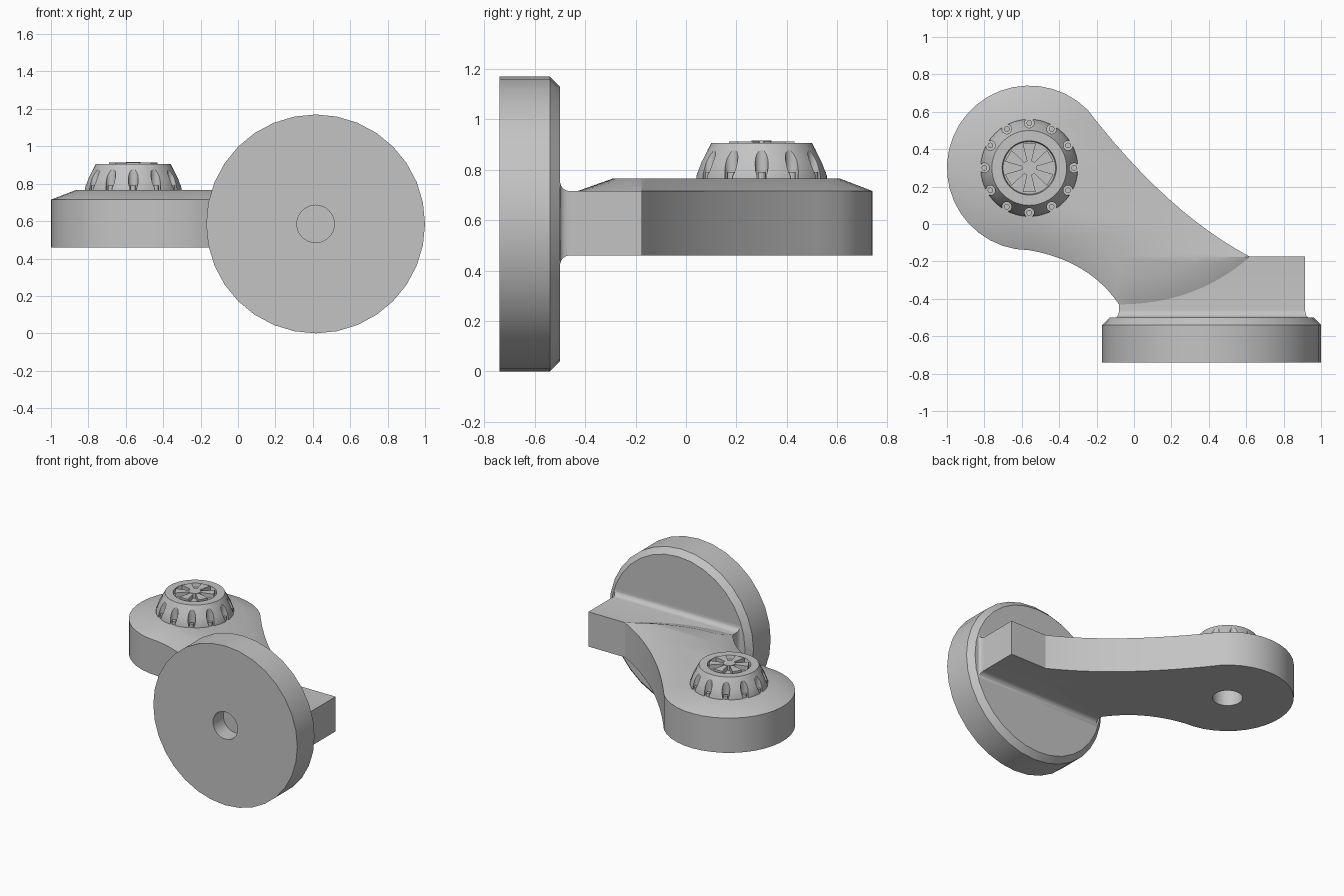
import bpy, bmesh
from math import sin, cos, pi, radians
from mathutils import Matrix, Vector

cube = bpy.data.objects.get("Cube")
if cube:
    bpy.data.objects.remove(cube, do_unlink=True)

grey = bpy.data.materials.new("plain grey")
grey.use_nodes = True
grey.diffuse_color = (0.55, 0.55, 0.55, 1)
grey.node_tree.nodes["Principled BSDF"].inputs["Base Color"].default_value = (0.55, 0.55, 0.55, 1)

HEAD = Vector((-0.56, 0.30, 0))
WHEEL = Vector((0.415, -0.74, 0.585))
STAND_UP = Matrix.Rotation(-pi / 2, 4, 'X')  # turns +z to +y


def loft(name, rings, matrix=Matrix()):
    """Closed solid skinned through rings with equal point counts."""
    bm = bmesh.new()
    loops = [[bm.verts.new(p) for p in ring] for ring in rings]
    n = len(loops[0])
    for a, b in zip(loops, loops[1:]):
        for i in range(n):
            j = (i + 1) % n
            bm.faces.new((a[i], a[j], b[j], b[i]))
    bm.faces.new(loops[0][::-1])
    bm.faces.new(loops[-1])
    bmesh.ops.recalc_face_normals(bm, faces=bm.faces)
    mesh = bpy.data.meshes.new(name)
    bm.to_mesh(mesh)
    bm.free()
    mesh.transform(matrix)
    mesh.materials.append(grey)
    obj = bpy.data.objects.new(name, mesh)
    bpy.context.collection.objects.link(obj)
    return obj


def turned(name, profile, centre, sides=32, turn=Matrix()):
    """Solid of revolution from (radius, height) pairs."""
    rings = [[(r * cos(2 * pi * i / sides), r * sin(2 * pi * i / sides), z)
              for i in range(sides)] for r, z in profile]
    return loft(name, rings, Matrix.Translation(centre) @ turn)


def cut(obj, cutter):
    mod = obj.modifiers.new("cut", 'BOOLEAN')
    mod.operation, mod.solver, mod.object = 'DIFFERENCE', 'EXACT', cutter
    bpy.context.view_layer.objects.active = obj
    bpy.ops.object.modifier_apply(modifier=mod.name)
    bpy.data.objects.remove(cutter, do_unlink=True)


def smooth(obj):
    bpy.ops.object.select_all(action='DESELECT')
    obj.select_set(True)
    bpy.context.view_layer.objects.active = obj
    bpy.ops.object.shade_smooth_by_angle(angle=radians(25))


def curve(a, c, b, steps=12):
    """Quadratic curve without its last point."""
    a, b, c = Vector(a), Vector(b), Vector(c)
    return [a * (1 - t) ** 2 + c * 2 * t * (1 - t) + b * t * t
            for t in (i / steps for i in range(steps))]


def outline(radius, left_bend, front_left, front_bend, tip, right_bend):
    """Arm contour: round head, left flank, front edge, right flank."""
    arc = [HEAD.xy + radius * Vector((cos(a), sin(a)))
           for a in (radians(45 + 225 * i / 24) for i in range(25))]
    return (arc[:-1] + curve(arc[-1], left_bend, front_left)
            + curve(front_left, front_bend, tip) + curve(tip, right_bend, arc[0]))


# Arm with a wide chamfer around its top
outer = outline(0.44, (-0.24, -0.195), (-0.08, -0.43), (0.33, -0.43), (0.62, -0.175), (0.175, 0.06))
inner = outline(0.31, (-0.2, -0.03), (-0.04, -0.29), (0.2, -0.29), (0.4, -0.18), (0.13, -0.07))
arm = loft("arm", [[(p.x, p.y, z) for p in ring]
                   for ring, z in ((outer, 0.46), (outer, 0.715), (inner, 0.765))])
cut(arm, turned("arm_hole_cutter", [(0.1, 0.4), (0.1, 0.66)], HEAD))
smooth(arm)

# Mounting block, flaring into the wheel
def block_ring(y, dx=0, dz=0):
    x0, x1, z0, z1 = -0.08 - dx, 0.915 + dx, 0.46 - dz, 0.715 + dz
    return [(x0, y, z0), (x1, y, z0), (x1, y, z1), (x0, y, z1)]


rings = [block_ring(-0.175)]
for i in range(7):
    a = i * pi / 12
    rings.append(block_ring(-0.46 - 0.04 * sin(a), 0.02 * (1 - cos(a)), 0.04 * (1 - cos(a))))
smooth(loft("mounting_block", rings))

# Wheel with chamfered back rim and a blind axle hole
wheel = turned("wheel", [(0.585, 0), (0.585, 0.2), (0.545, 0.24)], WHEEL, 32, STAND_UP)
cut(wheel, turned("wheel_hole_cutter", [(0.1, -0.1), (0.1, 0.12)], WHEEL, 32, STAND_UP))
smooth(wheel)

# Tapered knob with a recessed top
knob = turned("knob", [(0.26, 0.755), (0.26, 0.775), (0.24, 0.83), (0.2, 0.905),
                       (0.145, 0.905), (0.14, 0.88)], HEAD, 48)

# Grip notches around the knob, each with a small peg
for i in range(12):
    a = i * pi / 6
    spot = HEAD + 0.24 * Vector((cos(a), sin(a), 0))
    cut(knob, turned("notch_cutter", [(0.026, 0.7), (0.026, 1)], spot, 16))
    smooth(turned("notch_peg", [(0.015, 0.75), (0.015, 0.79)], spot, 12))
smooth(knob)

# Hub and spokes inside the recess
smooth(turned("knob_hub", [(0.04, 0.87), (0.04, 0.915)], HEAD, 24))
for i in range(6):
    spoke = [(0.035, -0.012), (0.13, -0.035), (0.13, 0.035), (0.035, 0.012)]
    loft("knob_spoke", [[(x, y, z) for x, y in spoke] for z in (0.87, 0.912)],
         Matrix.Translation(HEAD) @ Matrix.Rotation(pi / 2 + i * pi / 3, 4, 'Z'))
